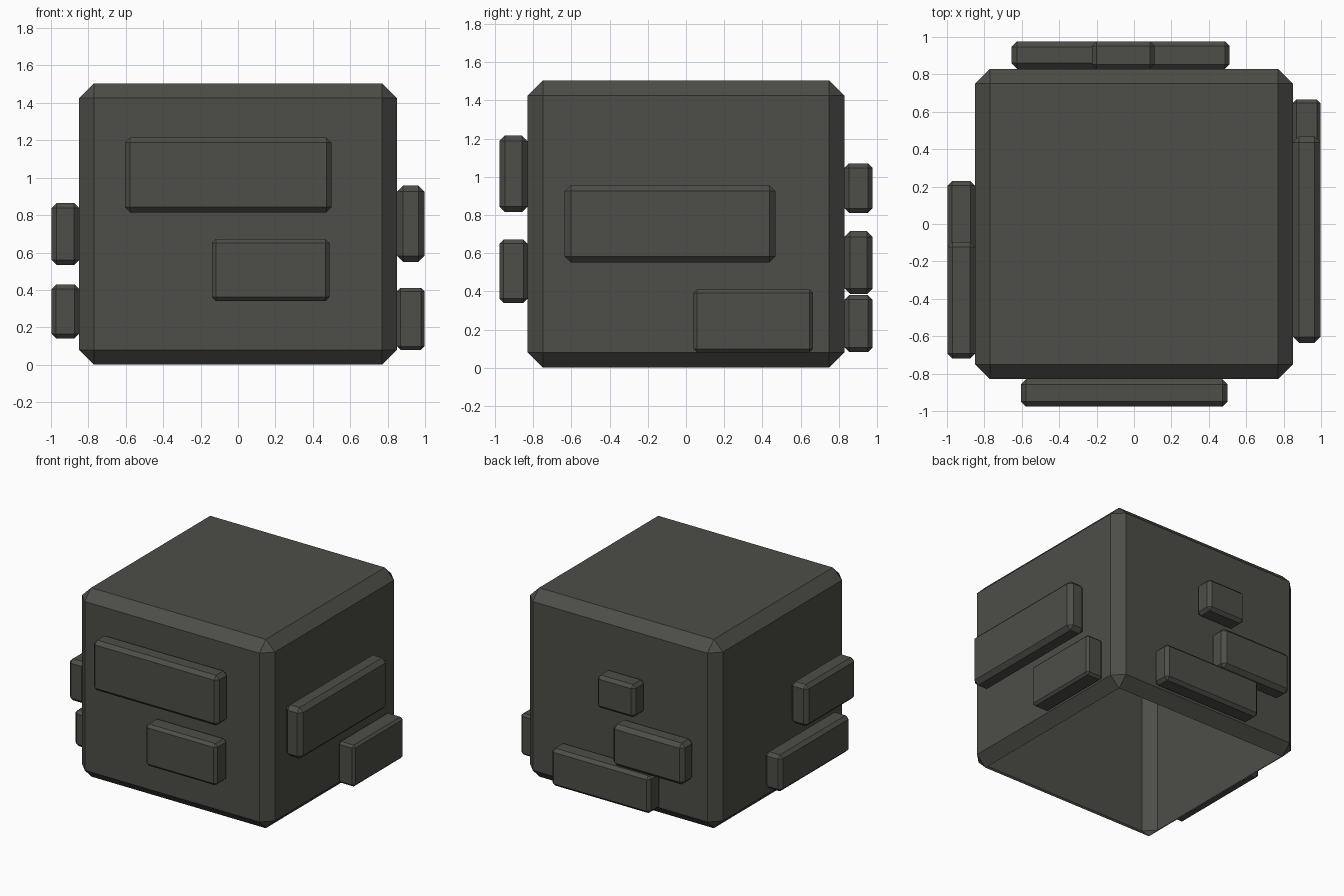
import bpy
import bmesh

if "Cube" in bpy.data.objects:
    bpy.data.objects.remove(bpy.data.objects["Cube"])

stone = bpy.data.materials.new("dark stone")
stone.diffuse_color = (0.074, 0.075, 0.065, 1)
stone.use_nodes = True
stone.node_tree.nodes["Principled BSDF"].inputs["Base Color"].default_value = stone.diffuse_color


def bevelled_box(name, low, high, bevel, open_bottom=False):
    """Box between two corners with single-segment chamfers on every edge."""
    bm = bmesh.new()
    bmesh.ops.create_cube(bm, size=1)
    for v in bm.verts:
        v.co = [(a + b) / 2 + c * (b - a) for a, b, c in zip(low, high, v.co)]
    bmesh.ops.bevel(bm, geom=bm.edges[:], offset=bevel, segments=1,
                    affect='EDGES', profile=0.5)
    bmesh.ops.recalc_face_normals(bm, faces=bm.faces[:])
    if open_bottom:
        bm.normal_update()
        bmesh.ops.delete(bm, geom=[f for f in bm.faces if f.normal.z < -0.99],
                         context='FACES_ONLY')
    mesh = bpy.data.meshes.new(name)
    bm.to_mesh(mesh)
    bm.free()
    mesh.materials.append(stone)
    obj = bpy.data.objects.new(name, mesh)
    bpy.context.collection.objects.link(obj)
    return obj


# Main block, hollow and open underneath
W, D, H = 0.85, 0.83, 1.505
bevelled_box("block", (-W, -D, 0), (W, D, H), 0.08, open_bottom=True)

# Raised bricks: (start, end along the wall, bottom, top, chamfer)
THICK = 0.147
bricks = {
    "front": [(-0.605, 0.5, 0.815, 1.215, 0.028),
              (-0.14, 0.49, 0.34, 0.672, 0.022)],
    "right": [(-0.635, 0.468, 0.55, 0.958, 0.032),
              (0.04, 0.665, 0.08, 0.41, 0.018)],
    "back": [(-0.225, 0.11, 0.81, 1.07, 0.024),
             (-0.655, -0.025, 0.385, 0.715, 0.03),
             (-0.36, 0.51, 0.082, 0.38, 0.024)],
    "left": [(-0.72, -0.095, 0.533, 0.865, 0.027),
             (-0.645, 0.23, 0.14, 0.43, 0.025)],
}
for side, items in bricks.items():
    for i, (a, b, z0, z1, chamfer) in enumerate(items, 1):
        # depth range outward from the wall
        wall = W if side in ("left", "right") else D
        near, far = wall, wall + THICK
        if side in ("left", "front"):
            near, far = -far, -near
        if side in ("left", "right"):
            low, high = (near, a, z0), (far, b, z1)
        else:
            low, high = (a, near, z0), (b, far, z1)
        bevelled_box(f"{side}_brick_{i}", low, high, chamfer)
